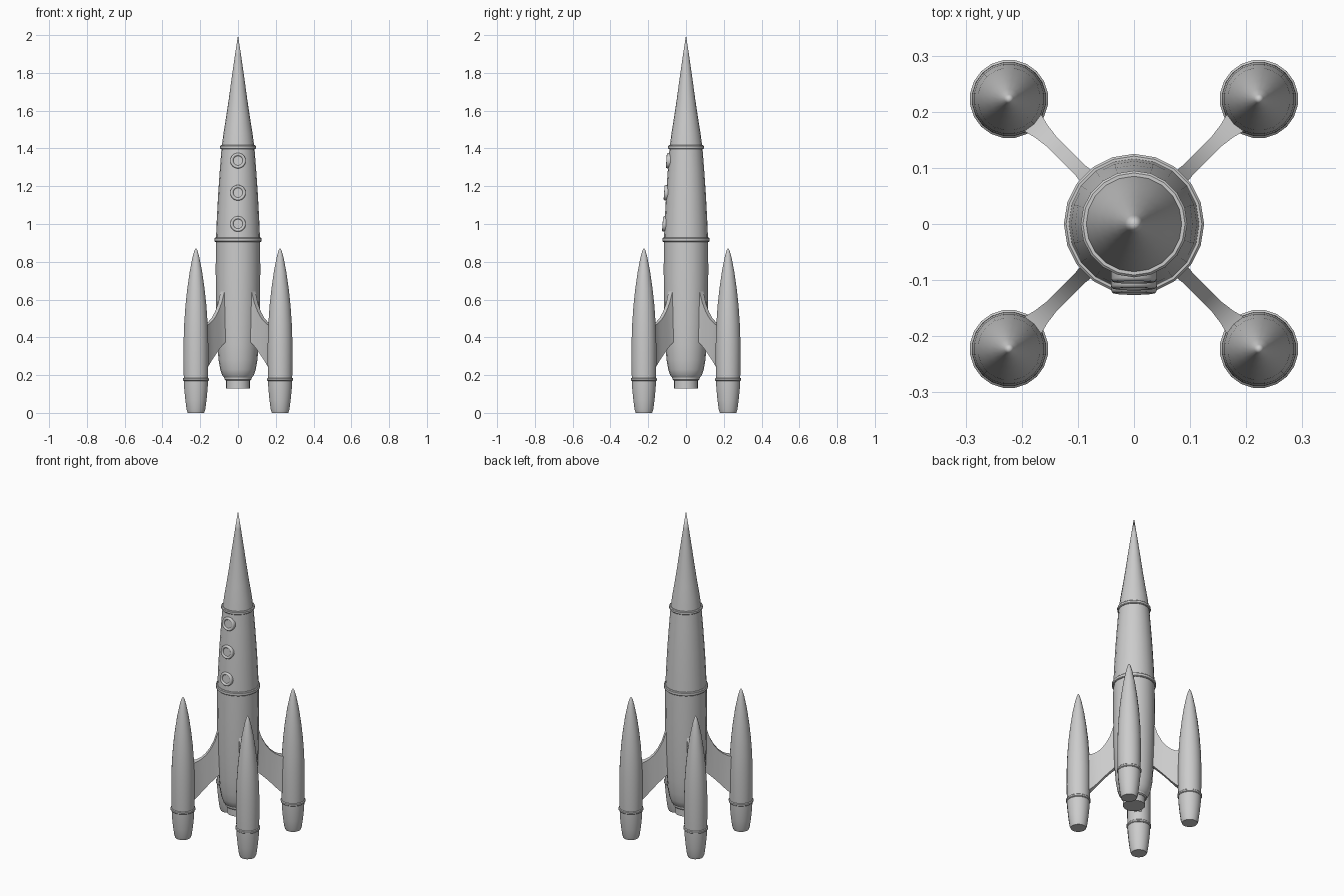
import bpy, bmesh, math
from mathutils import Matrix, Vector

if "Cube" in bpy.data.objects:
    bpy.data.objects.remove(bpy.data.objects["Cube"])

SEG = 20


def finish(bm, name, angle=35):
    bmesh.ops.recalc_face_normals(bm, faces=bm.faces)
    me = bpy.data.meshes.new(name)
    bm.to_mesh(me)
    bm.free()
    ob = bpy.data.objects.new(name, me)
    bpy.context.collection.objects.link(ob)
    bpy.ops.object.select_all(action='DESELECT')
    bpy.context.view_layer.objects.active = ob
    ob.select_set(True)
    bpy.ops.object.shade_smooth_by_angle(angle=math.radians(angle))
    return ob


def lathe(name, profile, matrix=Matrix(), seg=SEG, angle=35):
    """Spin (radius, z) points about z; ends are capped or come to a tip."""
    bm = bmesh.new()
    rings = []
    for r, z in profile:
        if r == 0:
            rings.append([bm.verts.new((0, 0, z))] * seg)
        else:
            rings.append([bm.verts.new((r * math.cos(2 * math.pi * i / seg),
                                        r * math.sin(2 * math.pi * i / seg), z))
                          for i in range(seg)])
    for a, b in zip(rings, rings[1:]):
        for i in range(seg):
            j = (i + 1) % seg
            bm.faces.new(list(dict.fromkeys((a[i], a[j], b[j], b[i]))))
    for (r, z), ring in ((profile[0], rings[0]), (profile[-1], rings[-1])):
        if r > 0:
            bm.faces.new(ring)
    bm.transform(matrix)
    return finish(bm, name, angle)


def band(name, r, z, h, matrix=Matrix()):
    b = 0.004
    lathe(name, [(r - b, z), (r, z + b), (r, z + h - b), (r - b, z + h)], matrix)


# Fuselage, nozzle and nose
lathe("main_nozzle", [(0.063, 0.13), (0.063, 0.19)])
lathe("nozzle_collar", [(0.066, 0.172), (0.072, 0.178), (0.074, 0.195)])
lathe("lower_hull", [(0.07, 0.185), (0.084, 0.2), (0.094, 0.23), (0.103, 0.28),
                     (0.109, 0.36), (0.114, 0.48), (0.117, 0.62), (0.118, 0.76),
                     (0.117, 0.91)])
lathe("upper_hull", [(0.117, 0.91), (0.112, 1.03), (0.105, 1.16),
                     (0.096, 1.29), (0.087, 1.405)])
band("lower_band", 0.125, 0.905, 0.023)
band("upper_band", 0.095, 1.397, 0.02)
lathe("nose_cone", [(0.086, 1.41), (0.077, 1.48), (0.064, 1.56), (0.049, 1.66),
                    (0.034, 1.77), (0.016, 1.895), (0, 2.0)])

# Portholes along the front, tilted to follow the hull taper
for i, (z, y) in enumerate([(1.0, 0.111), (1.165, 0.103), (1.335, 0.091)]):
    tilt = Matrix.Rotation(math.radians(90 - 4), 4, 'X')
    m = Matrix.Translation((0, -y, z)) @ tilt
    lathe(f"porthole_frame_{i + 1}",
          [(0.041, -0.022), (0.041, 0.007), (0.038, 0.012), (0.033, 0.013),
           (0.028, 0.011), (0.025, 0.006), (0, 0.006)], m, 24, 50)

# Fin outline: distance from axis, lower z, upper z, half thickness
FIN = [(0.095, 0.385, 0.71, 0.019), (0.115, 0.37, 0.645, 0.015),
       (0.135, 0.352, 0.583, 0.0125), (0.16, 0.328, 0.535, 0.012),
       (0.185, 0.302, 0.503, 0.012), (0.21, 0.275, 0.482, 0.0125),
       (0.235, 0.25, 0.469, 0.016), (0.258, 0.23, 0.463, 0.022),
       (0.28, 0.215, 0.461, 0.026)]


def fin(name, matrix):
    bm = bmesh.new()
    loops = [[bm.verts.new(p) for p in ((s, -t, lo), (s, t, lo), (s, t, hi), (s, -t, hi))]
             for s, lo, hi, t in FIN]
    for a, b in zip(loops, loops[1:]):
        for i in range(4):
            j = (i + 1) % 4
            bm.faces.new((a[i], a[j], b[j], b[i]))
    bm.faces.new(loops[0])
    bm.faces.new(loops[-1])
    bm.transform(matrix)
    finish(bm, name)


# Four booster pods on diagonal fins
for k in range(4):
    turn = Matrix.Rotation(math.radians(45 + 90 * k), 4, 'Z')
    place = turn @ Matrix.Translation((0.315, 0, 0))
    fin(f"fin_{k + 1}", turn)
    lathe(f"booster_pod_{k + 1}",
          [(0.044, 0), (0.05, 0.018), (0.057, 0.07), (0.063, 0.13), (0.065, 0.18),
           (0.0665, 0.28), (0.066, 0.38), (0.063, 0.47), (0.056, 0.57),
           (0.046, 0.66), (0.033, 0.75), (0.018, 0.825), (0.008, 0.86), (0, 0.873)], place)
    band(f"booster_band_{k + 1}", 0.07, 0.169, 0.017, place)
